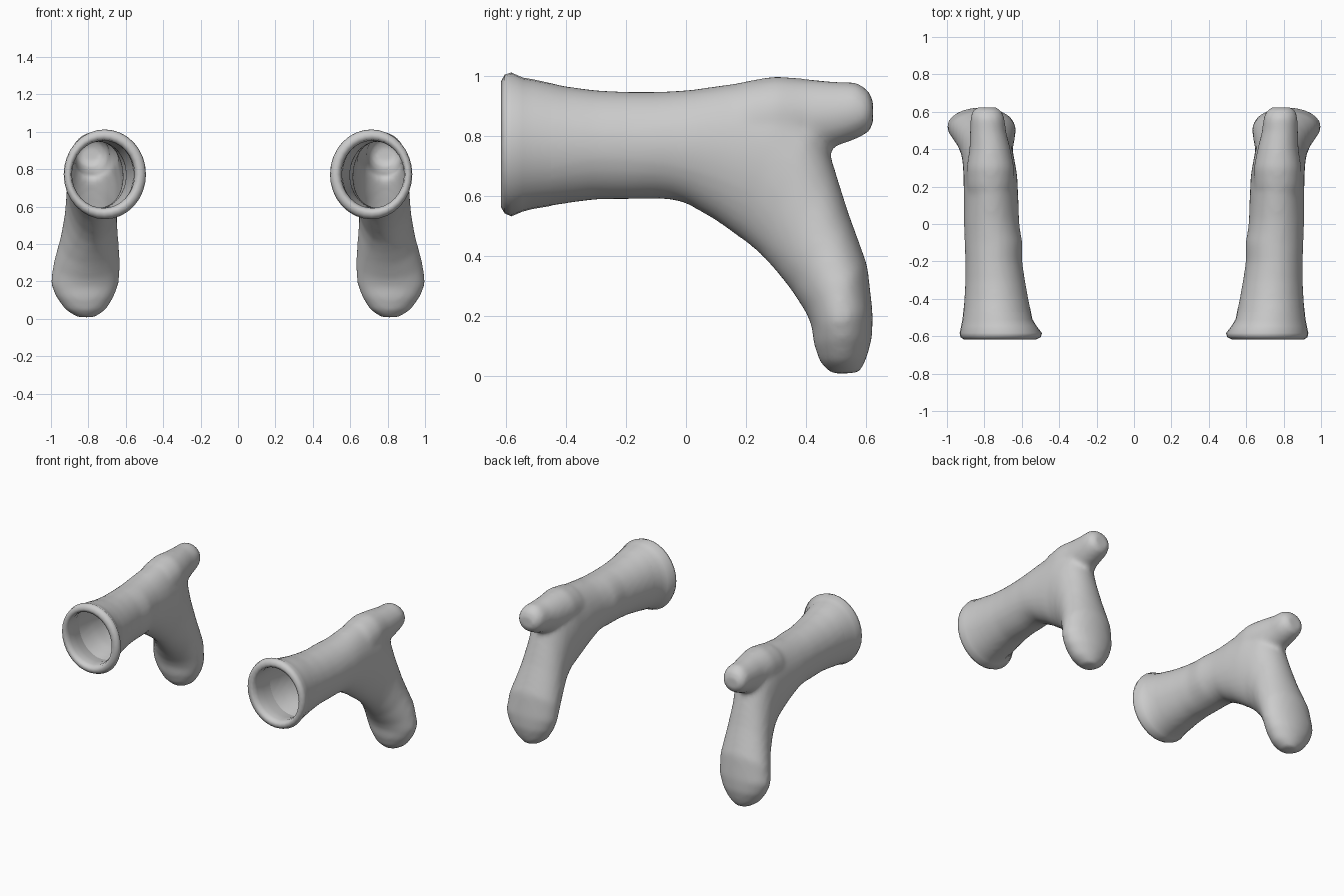
import bpy, bmesh, math

if "Cube" in bpy.data.objects:
    bpy.data.objects.remove(bpy.data.objects["Cube"])

SIDES = 32

def loft(name, sections, capped):
    """Skin elliptical rings; each ring = bottom (y,z), top (y,z), x range."""
    bm = bmesh.new()
    rings = []
    for y0, z0, y1, z1, x0, x1 in sections:
        ring = []
        for i in range(SIDES):
            a = 2 * math.pi * i / SIDES
            t = 0.5 + 0.5 * math.sin(a)
            x = (x0 + x1) / 2 + (x1 - x0) / 2 * math.cos(a)
            ring.append(bm.verts.new((x, y0 + (y1 - y0) * t, z0 + (z1 - z0) * t)))
        rings.append(ring)
    for r, s in zip(rings, rings[1:]):
        for i in range(SIDES):
            j = (i + 1) % SIDES
            bm.faces.new((r[i], r[j], s[j], s[i]))
    if capped:
        bm.faces.new(rings[0])
        bm.faces.new(rings[-1])
    bmesh.ops.recalc_face_normals(bm, faces=bm.faces)
    mesh = bpy.data.meshes.new(name)
    bm.to_mesh(mesh)
    bm.free()
    for p in mesh.polygons:
        p.use_smooth = True
    obj = bpy.data.objects.new(name, mesh)
    bpy.context.collection.objects.link(obj)
    return obj

def upright(y, z0, z1, x0, x1):
    return (y, z0, y, z1, x0, x1)

def mirror(obj):
    obj.modifiers.new("pair", 'MIRROR').use_mirror_merge = False

# Sleeve that bends down into the flat mitten
glove = loft("glove", [
    upright(-0.60, .556, .990, .535, .918),
    upright(-0.50, .558, .988, .545, .915),
    upright(-0.40, .575, .966, .565, .907),
    upright(-0.30, .588, .953, .583, .902),
    upright(-0.20, .589, .948, .598, .902),
    upright(-0.10, .591, .948, .596, .906),
    upright(-0.05, .588, .950, .606, .907),
    (0.00, .576, 0.02, .955, .614, .910),
    (0.10, .518, 0.17, .977, .618, .910),
    (0.20, .446, 0.33, .985, .625, .912),
    (0.25, .405, 0.44, .880, .640, .918),
    (0.30, .350, 0.49, .710, .648, .928),
    (0.35, .288, 0.54, .550, .640, .950),
    (0.40, .212, 0.605, .370, .630, .988),
    (0.42, .165, 0.623, .215, .637, 1.002),
    (0.425, .110, 0.622, .130, .662, .975),
    (0.447, .045, 0.602, .055, .705, .925),
    (0.485, .006, 0.580, .010, .765, .860),
], True)

# Thumb pointing straight back
thumb = loft("thumb_helper", [
    upright(0.08, .68, .94, .66, .87),
    upright(0.20, .70, .984, .64, .895),
    upright(0.30, .73, 1.00, .64, .895),
    upright(0.40, .74, .991, .66, .880),
    upright(0.50, .765, .981, .685, .877),
    upright(0.57, .79, .980, .692, .875),
    upright(0.61, .812, .952, .712, .862),
    upright(0.624, .835, .920, .735, .840),
], True)
thumb.hide_render = True

# Merge thumb and hand into one soft skin
union = glove.modifiers.new("union", 'BOOLEAN')
union.object = thumb
union.operation = 'UNION'
union.solver = 'EXACT'
remesh = glove.modifiers.new("skin", 'REMESH')
remesh.mode = 'VOXEL'
remesh.voxel_size = 0.016
remesh.use_smooth_shade = True
soften = glove.modifiers.new("soften", 'SMOOTH')
soften.factor = 0.5
soften.iterations = 8
deps = bpy.context.evaluated_depsgraph_get()
skin = bpy.data.meshes.new_from_object(glove.evaluated_get(deps))
glove.modifiers.clear()
glove.data = skin
bpy.data.objects.remove(thumb)

# Cut the sleeve open at the cuff
bm = bmesh.new()
bm.from_mesh(skin)
bmesh.ops.bisect_plane(bm, geom=bm.verts[:] + bm.edges[:] + bm.faces[:],
                       plane_co=(0, -0.47, 0), plane_no=(0, -1, 0), clear_outer=True)
bm.to_mesh(skin)
bm.free()
mirror(glove)

# Flared cuff with a rolled rim
cuff = loft("cuff", [
    upright(-0.45, .567, .976, .555, .911),
    upright(-0.51, .557, .989, .543, .917),
    upright(-0.545, .548, .995, .522, .924),
    upright(-0.583, .532, 1.012, .492, .932),
    upright(-0.605, .542, 1.005, .498, .928),
    upright(-0.617, .562, .982, .522, .910),
    upright(-0.610, .582, .960, .543, .894),
    upright(-0.580, .592, .952, .552, .888),
    upright(-0.520, .588, .955, .556, .892),
    upright(-0.450, .572, .970, .560, .906),
], False)
mirror(cuff)
